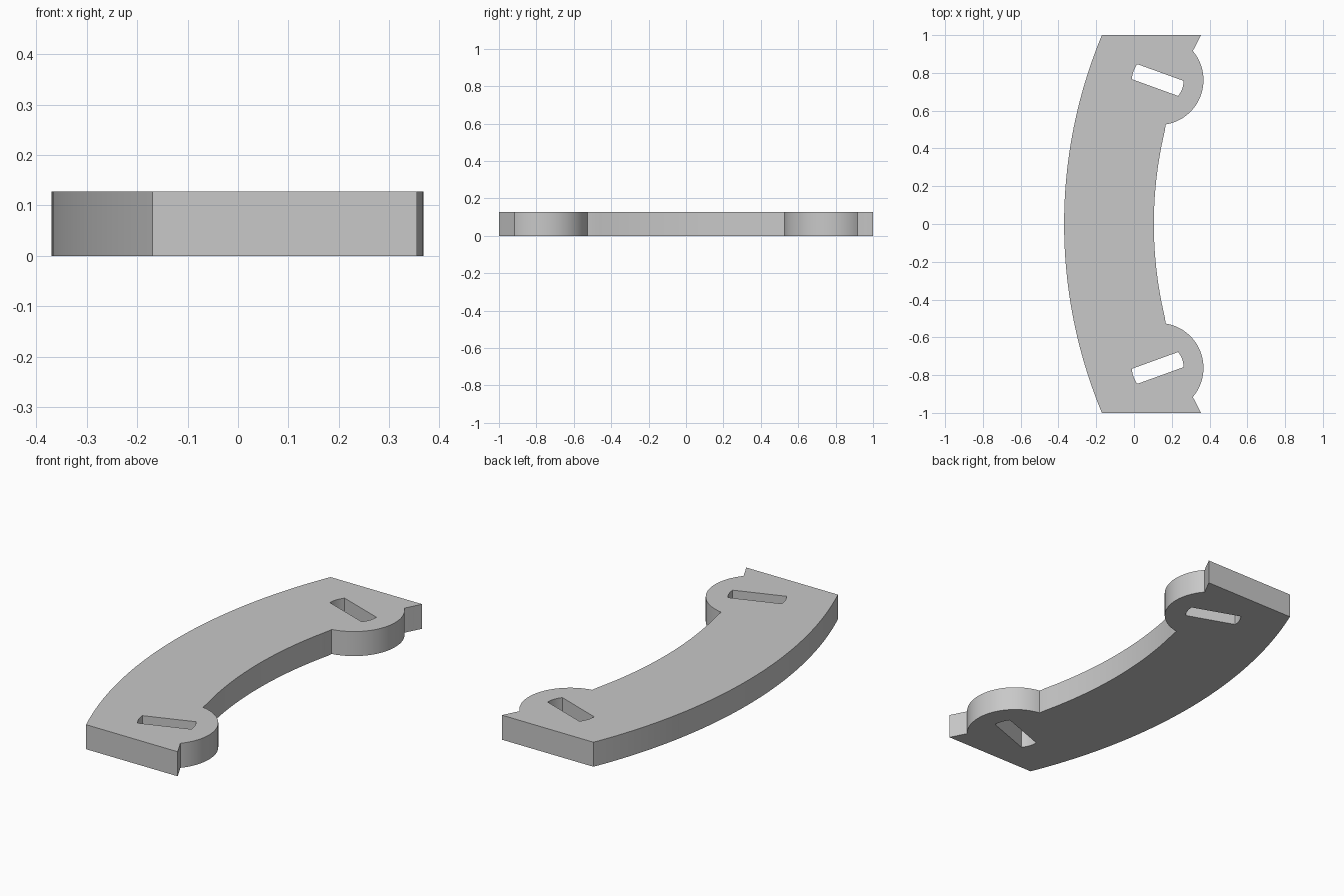
import bpy, bmesh
from math import asin, atan2, cos, sin, radians, pi
from mathutils import Vector

if "Cube" in bpy.data.objects:
    bpy.data.objects.remove(bpy.data.objects["Cube"])

HEIGHT = 0.127
ARC_CENTRE = Vector((2.23, 0))
OUTER_R, INNER_R = 2.6, 2.125
LOBE_CENTRE, LOBE_R = Vector((0.13, 0.762)), 0.238
SLOT_CENTRE, SLOT_R, SLOT_HALF = Vector((0.126, 0.762)), 0.137, 0.0425


def arc(centre, radius, start, end, steps):
    """Points along a circular arc, both ends included."""
    angles = [start + (end - start) * i / steps for i in range(steps + 1)]
    return [centre + radius * Vector((cos(a), sin(a))) for a in angles]


def band_arc(radius, y0, y1, steps):
    """Arc of the curved band between two y values."""
    return arc(ARC_CENTRE, radius, pi - asin(y0 / radius), pi - asin(y1 / radius), steps)


def mirrored(points):
    return [Vector((p.x, -p.y)) for p in reversed(points)]


# Outline: outer arc, then each inner edge with its round lobe
lobe = arc(LOBE_CENTRE, LOBE_R, radians(40.4), radians(-80.9), 32)
far_end = band_arc(INNER_R, 1.0, lobe[0].y, 4)[:-1] + lobe
inner = band_arc(INNER_R, lobe[-1].y, -lobe[-1].y, 32)[1:-1]
outline = band_arc(OUTER_R, -1.0, 1.0, 48) + far_end + inner + mirrored(far_end)

# Slot: straight sides and rounded ends, pointing at the arc centre
toward = ARC_CENTRE - SLOT_CENTRE
tilt = atan2(toward.y, toward.x)
half = asin(SLOT_HALF / SLOT_R)
slot = (arc(SLOT_CENTRE, SLOT_R, tilt - half, tilt + half, 8)
        + arc(SLOT_CENTRE, SLOT_R, tilt + pi - half, tilt + pi + half, 8))

# Fill the outline around the slots and extrude it
bm = bmesh.new()
edges = []
for loop in (outline, slot, mirrored(slot)):
    verts = [bm.verts.new((p.x, p.y, 0)) for p in loop]
    edges += [bm.edges.new((verts[i - 1], verts[i])) for i in range(len(verts))]
bmesh.ops.triangle_fill(bm, use_beauty=True, use_dissolve=False, edges=edges, normal=(0, 0, 1))
grown = bmesh.ops.extrude_face_region(bm, geom=bm.faces[:], use_keep_orig=True)
top = [g for g in grown["geom"] if isinstance(g, bmesh.types.BMVert)]
bmesh.ops.translate(bm, verts=top, vec=(0, 0, HEIGHT))
bmesh.ops.recalc_face_normals(bm, faces=bm.faces[:])
mesh = bpy.data.meshes.new("curved_plate")
bm.to_mesh(mesh)
bm.free()

plate = bpy.data.objects.new("curved_plate", mesh)
bpy.context.collection.objects.link(plate)

# Plain grey material
grey = bpy.data.materials.new("light_grey")
grey.use_nodes = True
colour = (0.58, 0.58, 0.58, 1)
grey.diffuse_color = colour
grey.node_tree.nodes["Principled BSDF"].inputs["Base Color"].default_value = colour
mesh.materials.append(grey)

# Smooth curved walls, sharp rims
bpy.ops.object.select_all(action="DESELECT")
plate.select_set(True)
bpy.context.view_layer.objects.active = plate
bpy.ops.object.shade_smooth_by_angle(angle=radians(30))
